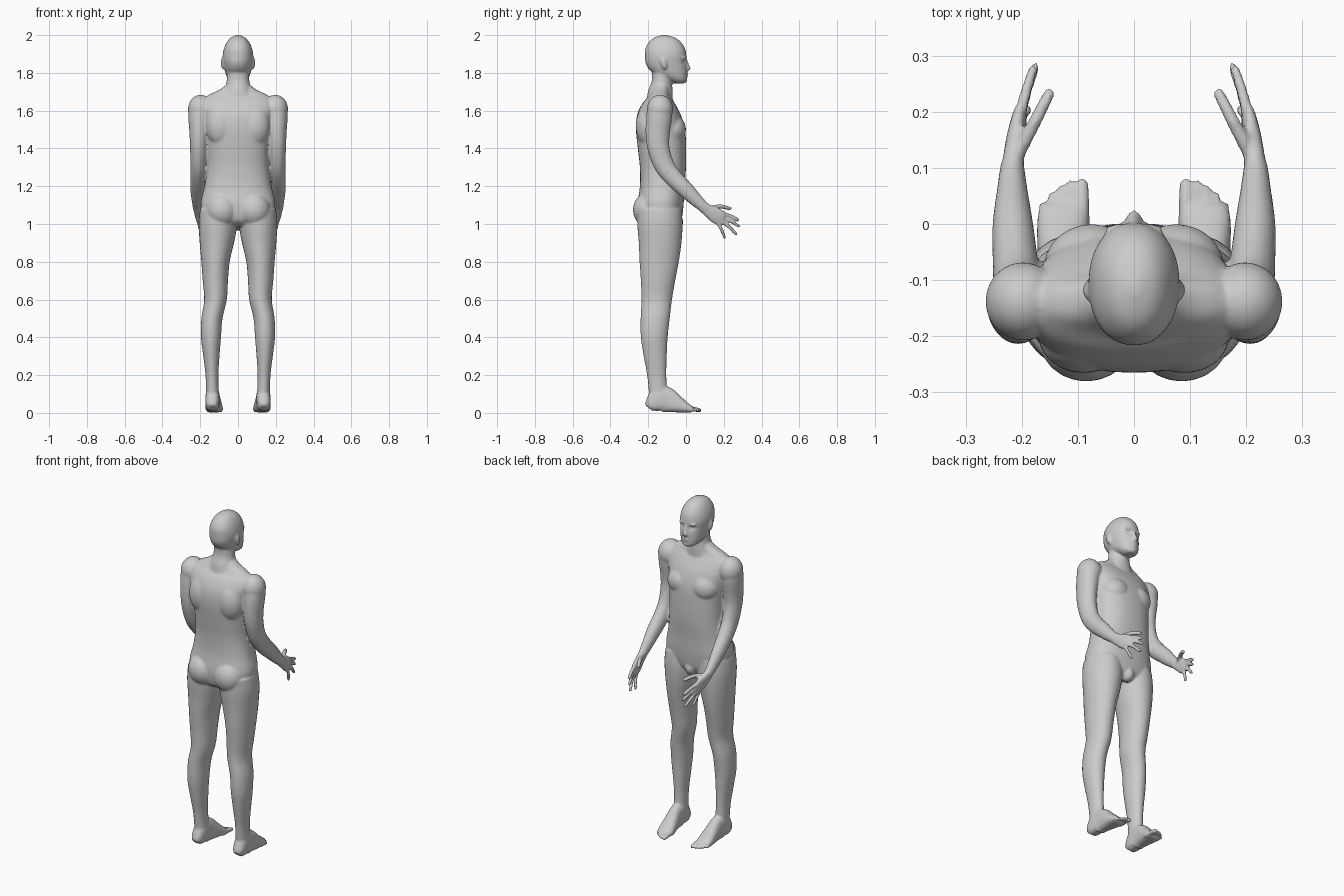
import bpy, bmesh, math
from mathutils import Vector, Matrix

skin = bpy.data.materials.new("plain grey")
skin.diffuse_color = (0.6, 0.6, 0.6, 1)
bm = bmesh.new()


def spline(rows, steps=5):
    """Catmull-Rom through rows of numbers."""
    rows = [Vector(r) for r in rows]
    out = []
    for i in range(len(rows) - 1):
        a, b = rows[max(i - 1, 0)], rows[i]
        c, d = rows[i + 1], rows[min(i + 2, len(rows) - 1)]
        for s in range(steps):
            t = s / steps
            out.append(0.5 * (2 * b + (c - a) * t + (2 * a - 5 * b + 4 * c - d) * t * t
                              + (3 * b - a - 3 * c + d) * t ** 3))
    return out + [rows[-1]]


def loft(rows, flat=False, power=2.0, sides=28, shape=None, mirror=False):
    """Closed tube through rows of (x, y, z, half width, half depth)."""
    pts = spline(rows)
    for sx in ((1, -1) if mirror else (1,)):
        rings = []
        for i, p in enumerate(pts):
            c = Vector(p[:3])
            t = Vector(pts[min(i + 1, len(pts) - 1)][:3]) - Vector(pts[max(i - 1, 0)][:3])
            t = Vector((0, 0, 1)) if flat else t.normalized()
            u = (Vector((1, 0, 0)) - t * t.x).normalized()
            v = t.cross(u)
            ring = []
            for k in range(sides):
                a = 2 * math.pi * k / sides
                ca, sa = math.cos(a), math.sin(a)
                co = (c + u * p[3] * math.copysign(abs(ca) ** (2 / power), ca)
                      + v * p[4] * math.copysign(abs(sa) ** (2 / power), sa))
                if shape:
                    co = shape(co)
                ring.append(bm.verts.new((co.x * sx, co.y, co.z)))
            rings.append(ring)
        for r, q in zip(rings, rings[1:]):
            for k in range(sides):
                j = (k + 1) % sides
                bm.faces.new((r[k], r[j], q[j], q[k]))
        bm.faces.new(rings[0][::-1])
        bm.faces.new(rings[-1])


def blob(c, r, mirror=True, tilt=0):
    for sx in ((1, -1) if mirror else (1,)):
        m = (Matrix.Translation((c[0] * sx, c[1], c[2])) @ Matrix.Rotation(tilt, 4, 'X')
             @ Matrix.Diagonal((*r, 1)))
        bmesh.ops.create_uvsphere(bm, u_segments=24, v_segments=16, radius=1, matrix=m)


def digit(a, b, c, r):
    """Finger or toe with a rounded tip."""
    a, b, c = Vector(a), Vector(b), Vector(c)
    end = c - (c - b).normalized() * r * 0.8
    loft([(*a, r * 1.1, r * 1.1), (*b, r, r), (*end, r * 0.85, r * 0.85),
          (*c, r * 0.35, r * 0.35)], sides=12, mirror=True)


def face_shape(co):
    """Eye sockets and a flatter cheek plane pressed into the front of the head."""
    if co.y > -0.06:
        d = ((abs(co.x) - 0.032) / 0.016) ** 2 + ((co.z - 1.862) / 0.012) ** 2
        co.y -= 0.012 * math.exp(-d)
    return co


# torso: z, y centre, half width, half depth
loft([(0, y, z, w, d) for z, y, w, d in (
    (0.985, -0.125, 0.10, 0.075), (1.02, -0.135, 0.17, 0.11), (1.10, -0.135, 0.198, 0.122),
    (1.20, -0.126, 0.178, 0.118), (1.30, -0.122, 0.165, 0.122), (1.40, -0.127, 0.166, 0.128),
    (1.50, -0.135, 0.175, 0.13), (1.58, -0.143, 0.19, 0.115), (1.64, -0.145, 0.19, 0.085),
    (1.68, -0.14, 0.16, 0.055), (1.71, -0.135, 0.10, 0.045), (1.74, -0.13, 0.06, 0.04))],
    flat=True, power=2.4, sides=40)
# chest, shoulder blades and buttocks
blob((0.075, -0.075, 1.50), (0.085, 0.075, 0.08))
blob((0.09, -0.2, 1.52), (0.08, 0.066, 0.11))
blob((0.085, -0.203, 1.075), (0.085, 0.078, 0.09))
blob((0, -0.055, 1.01), (0.035, 0.04, 0.045), mirror=False)

# neck and head
loft([(0, -0.14, 1.65, 0.11, 0.07), (0, -0.135, 1.71, 0.072, 0.064),
      (0, -0.128, 1.76, 0.06, 0.053), (0, -0.125, 1.83, 0.058, 0.055)], flat=True)
loft([(0, y, z, w, d) for z, y, w, d in (
    (1.745, -0.035, 0.026, 0.03), (1.758, -0.045, 0.045, 0.049), (1.78, -0.066, 0.06, 0.071),
    (1.81, -0.091, 0.07, 0.097), (1.85, -0.105, 0.077, 0.108), (1.89, -0.107, 0.081, 0.109),
    (1.93, -0.11, 0.074, 0.104), (1.965, -0.112, 0.058, 0.083), (1.987, -0.114, 0.038, 0.054),
    (2.0, -0.115, 0.01, 0.012))], flat=True, power=2.15, sides=64, shape=face_shape)
# nose, lips, chin, brow, ears
loft([(0, -0.005, 1.88, 0.008, 0.008), (0, 0.005, 1.845, 0.009, 0.011),
      (0, 0.01, 1.822, 0.014, 0.015), (0, 0.003, 1.81, 0.011, 0.008)], flat=True, sides=16)
blob((0, -0.001, 1.793), (0.022, 0.013, 0.006), mirror=False)
blob((0, -0.003, 1.782), (0.019, 0.013, 0.006), mirror=False)
blob((0, -0.012, 1.76), (0.022, 0.02, 0.014), mirror=False)
blob((0.03, -0.013, 1.88), (0.024, 0.014, 0.007))
blob((0.08, -0.118, 1.853), (0.011, 0.017, 0.034), tilt=0.2)

# arms
blob((0.198, -0.138, 1.607), (0.067, 0.07, 0.077))
loft([(0.20, -0.138, 1.62, 0.055, 0.06), (0.205, -0.142, 1.57, 0.058, 0.068),
      (0.207, -0.15, 1.48, 0.050, 0.064), (0.208, -0.145, 1.40, 0.046, 0.058),
      (0.209, -0.115, 1.31, 0.042, 0.053), (0.212, -0.062, 1.24, 0.040, 0.048),
      (0.216, 0.0, 1.18, 0.036, 0.043), (0.217, 0.055, 1.125, 0.028, 0.035),
      (0.217, 0.105, 1.08, 0.021, 0.027)], mirror=True)
# hands
loft([(0.217, 0.085, 1.095, 0.021, 0.028), (0.214, 0.125, 1.066, 0.018, 0.034),
      (0.209, 0.16, 1.044, 0.016, 0.042), (0.203, 0.195, 1.025, 0.012, 0.04)],
     power=2.4, mirror=True)
digit((0.212, 0.115, 1.08), (0.178, 0.18, 1.093), (0.147, 0.24, 1.08), 0.012)
digit((0.205, 0.185, 1.055), (0.193, 0.235, 1.043), (0.178, 0.282, 1.018), 0.010)
digit((0.205, 0.185, 1.035), (0.192, 0.235, 1.015), (0.174, 0.286, 0.985), 0.010)
digit((0.206, 0.18, 1.02), (0.195, 0.228, 0.985), (0.179, 0.27, 0.942), 0.010)
digit((0.207, 0.17, 1.005), (0.199, 0.19, 0.965), (0.187, 0.207, 0.922), 0.009)

# legs
loft([(x, y, z, w, d) for z, x, y, w, d in (
    (0.03, 0.132, -0.148, 0.034, 0.044), (0.10, 0.135, -0.148, 0.034, 0.048),
    (0.20, 0.138, -0.155, 0.034, 0.051), (0.30, 0.141, -0.163, 0.043, 0.061),
    (0.40, 0.143, -0.168, 0.053, 0.071), (0.50, 0.138, -0.163, 0.056, 0.077),
    (0.60, 0.119, -0.155, 0.060, 0.081), (0.70, 0.120, -0.148, 0.067, 0.091),
    (0.80, 0.119, -0.142, 0.075, 0.104), (0.90, 0.112, -0.137, 0.091, 0.113),
    (1.00, 0.106, -0.138, 0.102, 0.120), (1.08, 0.105, -0.140, 0.096, 0.115))],
    flat=True, mirror=True)
# feet: y, x, half width, top height
loft([(x, y, h / 2, w, h / 2) for y, x, w, h in (
    (-0.196, 0.136, 0.022, 0.05), (-0.18, 0.136, 0.034, 0.085), (-0.14, 0.135, 0.038, 0.14),
    (-0.10, 0.133, 0.037, 0.135), (-0.05, 0.130, 0.042, 0.095), (0.0, 0.127, 0.046, 0.055),
    (0.03, 0.125, 0.043, 0.035))], power=2.5, mirror=True)
for x, tip, r in ((0.092, 0.082, 0.013), (0.112, 0.078, 0.010), (0.129, 0.07, 0.010),
                  (0.146, 0.057, 0.009), (0.162, 0.04, 0.009)):
    digit((x, -0.01, 0.02), (x, tip - 0.04, 0.019), (x, tip, 0.012), r)

# one continuous skin fused from all the parts
bmesh.ops.recalc_face_normals(bm, faces=bm.faces)
mesh = bpy.data.meshes.new("body")
bm.to_mesh(mesh)
bm.free()
body = bpy.data.objects.new("body", mesh)
bpy.context.collection.objects.link(body)
mesh.materials.append(skin)
fuse = body.modifiers.new("fuse", 'REMESH')
fuse.mode, fuse.voxel_size, fuse.use_smooth_shade = 'VOXEL', 0.006, True
soft = body.modifiers.new("soften", 'SMOOTH')
soft.factor, soft.iterations = 0.5, 4
thin = body.modifiers.new("thin", 'DECIMATE')
thin.ratio = 0.35
